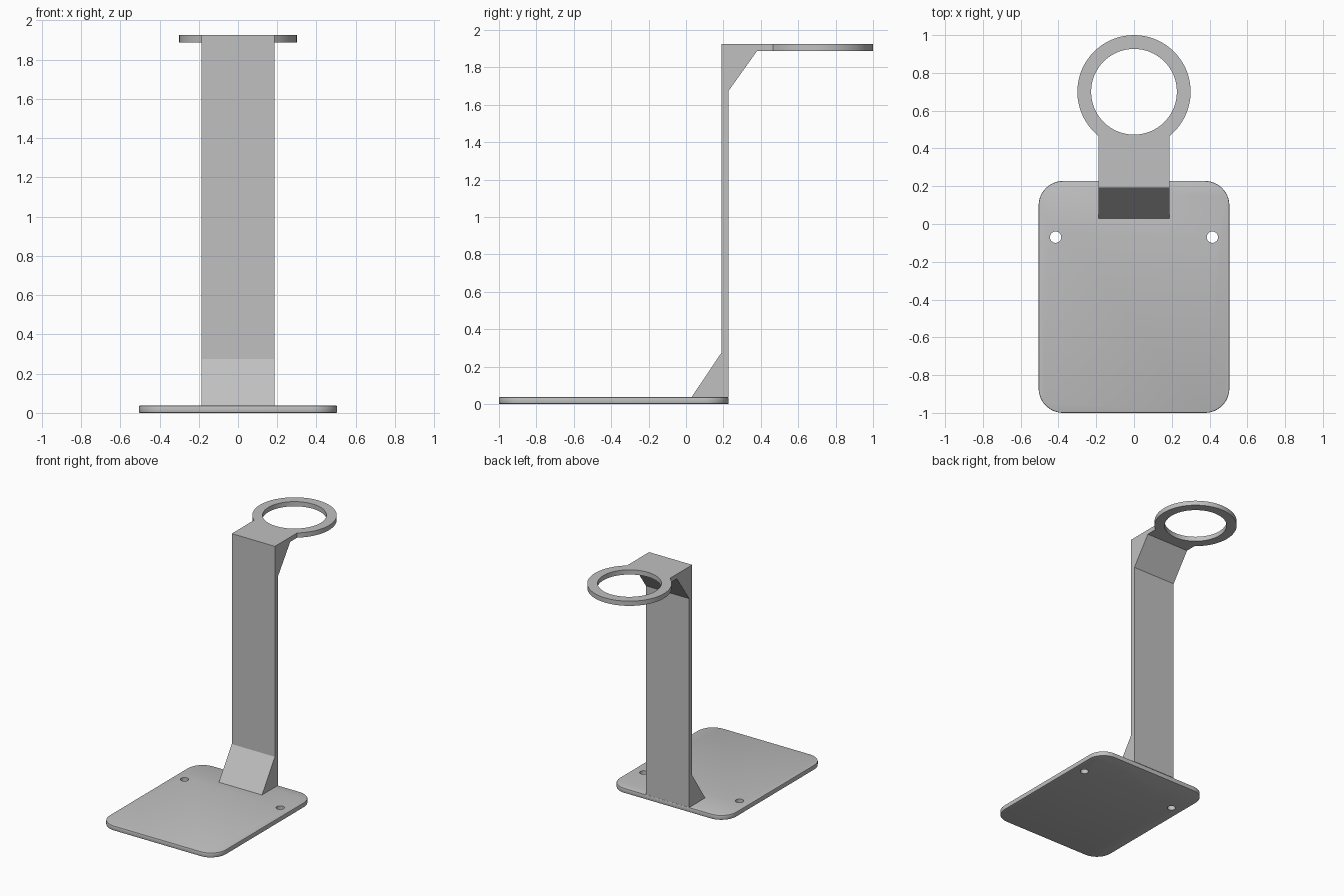
import bpy, bmesh
from math import sin, cos, pi, asin
from mathutils import Vector

if "Cube" in bpy.data.objects:
    bpy.data.objects.remove(bpy.data.objects["Cube"], do_unlink=True)

grey = bpy.data.materials.new("plain grey")
grey.use_nodes = True
colour = (0.53, 0.53, 0.53, 1)
grey.diffuse_color = colour
grey.node_tree.nodes["Principled BSDF"].inputs["Base Color"].default_value = colour


def arc(cx, cy, r, a0, a1, n):
    steps = [a0 + (a1 - a0) * i / n for i in range(n + 1)]
    return [(cx + r * cos(a), cy + r * sin(a)) for a in steps]


def circle(cx, cy, r, n):
    return arc(cx, cy, r, 0, 2 * pi, n)[:-1]


def prism(name, outline, lo, hi, along_x=False):
    """Extrude an outline along z, or a (y, z) outline along x."""
    place = (lambda a, b: (lo, a, b)) if along_x else (lambda a, b: (a, b, lo))
    bm = bmesh.new()
    face = bm.faces.new([bm.verts.new(place(*p)) for p in outline])
    out = bmesh.ops.extrude_face_region(bm, geom=[face])
    shift = Vector((hi - lo, 0, 0)) if along_x else Vector((0, 0, hi - lo))
    bmesh.ops.translate(bm, vec=shift,
                        verts=[v for v in out["geom"] if isinstance(v, bmesh.types.BMVert)])
    bmesh.ops.recalc_face_normals(bm, faces=bm.faces)
    mesh = bpy.data.meshes.new(name)
    bm.to_mesh(mesh)
    bm.free()
    mesh.materials.append(grey)
    obj = bpy.data.objects.new(name, mesh)
    bpy.context.collection.objects.link(obj)
    return obj


def activate(obj):
    bpy.ops.object.select_all(action='DESELECT')
    obj.select_set(True)
    bpy.context.view_layer.objects.active = obj


def cut(obj, outline, lo, hi):
    cutter = prism("cutter", outline, lo, hi)
    cutter.hide_render = True
    mod = obj.modifiers.new("hole", 'BOOLEAN')
    mod.operation, mod.solver, mod.object = 'DIFFERENCE', 'EXACT', cutter
    activate(obj)
    bpy.ops.object.modifier_apply(modifier=mod.name)
    bpy.data.objects.remove(cutter, do_unlink=True)


def smooth(obj):
    activate(obj)
    bpy.ops.object.shade_smooth_by_angle(angle=pi / 6)


THICK, TOP = 0.037, 1.925
FRONT, BACK = 0.19, 0.228          # faces of the upright
HALF = 0.187                       # half width of upright and arm

# Base plate: rounded rectangle with softened rims and two screw holes
w, r = 0.505, 0.13
corners = [(w - r, BACK - r), (r - w, BACK - r), (r - w, r - 1), (w - r, r - 1)]
outline = []
for i, (x, y) in enumerate(corners):
    outline += arc(x, y, r, i * pi / 2, (i + 1) * pi / 2, 12)
base = prism("base_plate", outline, 0, THICK)
bevel = base.modifiers.new("rim", 'BEVEL')
bevel.width, bevel.segments, bevel.angle_limit = 0.005, 2, pi / 4
activate(base)
bpy.ops.object.modifier_apply(modifier=bevel.name)
for side in (-1, 1):
    cut(base, circle(side * 0.415, -0.07, 0.03, 24), -0.1, 0.1)
smooth(base)

# Upright with a sloped brace at the foot and another under the arm
prism("upright", [(0.03, THICK), (BACK, THICK), (BACK, 1.675), (0.38, TOP - THICK),
                  (FRONT, TOP - THICK), (FRONT, 0.275)], -HALF, HALF, along_x=True)

# Arm and ring holder in one plate
R, cy = 0.3, 0.7
a = asin(HALF / R)
outline = [(-HALF, FRONT), (HALF, FRONT)] + arc(0, cy, R, a - pi / 2, 1.5 * pi - a, 56)
holder = prism("ring_holder", outline, TOP - THICK, TOP)
cut(holder, circle(0, cy, 0.227, 64), TOP - 0.2, TOP + 0.2)
smooth(holder)
